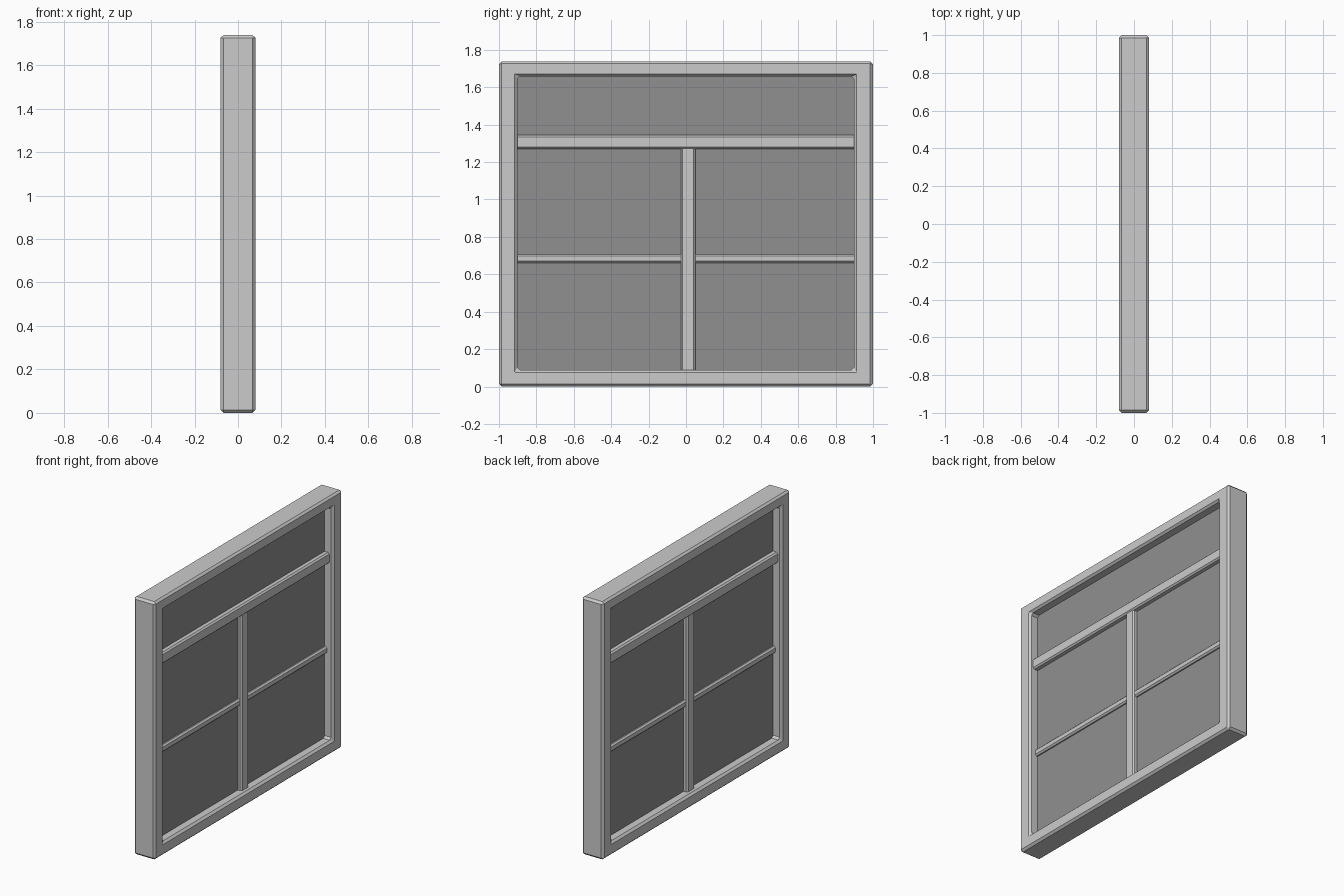
import bpy, bmesh

if "Cube" in bpy.data.objects:
    bpy.data.objects.remove(bpy.data.objects["Cube"])


def finish(name, bm, bevel):
    bmesh.ops.recalc_face_normals(bm, faces=bm.faces)
    me = bpy.data.meshes.new(name)
    bm.to_mesh(me)
    bm.free()
    ob = bpy.data.objects.new(name, me)
    bpy.context.collection.objects.link(ob)
    if bevel:
        mod = ob.modifiers.new("edge_bevel", 'BEVEL')
        mod.width = bevel
        mod.segments = 1
        mod.limit_method = 'ANGLE'
    return ob


def bar(name, depth, y0, y1, z0, z1, bevel=0.0):
    """Box centred on x with half-depth 'depth'."""
    bm = bmesh.new()
    bmesh.ops.create_cube(bm, size=1)
    for v in bm.verts:
        v.co = (depth * 2 * v.co.x,
                y0 if v.co.y < 0 else y1,
                z0 if v.co.z < 0 else z1)
    return finish(name, bm, bevel)


def ring(name, depth, outer, inner, bevel):
    """Rectangular frame; outer and inner are (y0, y1, z0, z1)."""
    bm = bmesh.new()
    loops = []
    for x in (-depth, depth):
        for y0, y1, z0, z1 in (outer, inner):
            loops.append([bm.verts.new((x, y, z)) for y, z in
                          ((y0, z0), (y1, z0), (y1, z1), (y0, z1))])
    ob, ib, of, inf = loops
    for a, b in ((ob, ib), (of, inf), (ob, of), (ib, inf)):
        for i in range(4):
            j = (i + 1) % 4
            bm.faces.new((a[i], a[j], b[j], b[i]))
    return finish(name, bm, bevel)


# Outer casing with opening
ring("window_frame", 0.08, (-1, 1, 0, 1.738), (-0.902, 0.897, 0.089, 1.658), 0.014)

# Dark glass slab
glass = bar("glass_pane", 0.018, -0.93, 0.93, 0.06, 1.69)
mat = bpy.data.materials.new("dark_glass")
mat.diffuse_color = (0.28, 0.28, 0.28, 1)
mat.use_nodes = True
mat.node_tree.nodes["Principled BSDF"].inputs["Base Color"].default_value = mat.diffuse_color
glass.data.materials.append(mat)

# Horizontal transom and vertical mullion
bar("transom", 0.053, -0.92, 0.92, 1.27, 1.345, 0.01)
bar("mullion", 0.046, -0.028, 0.05, 0.07, 1.29, 0.01)

# Thin glazing bars on both sides of the mullion
for side, y0, y1 in (("left", -0.92, 0.0), ("right", 0.02, 0.92)):
    bar("glazing_bar_" + side, 0.036, y0, y1, 0.66, 0.707, 0.01)
